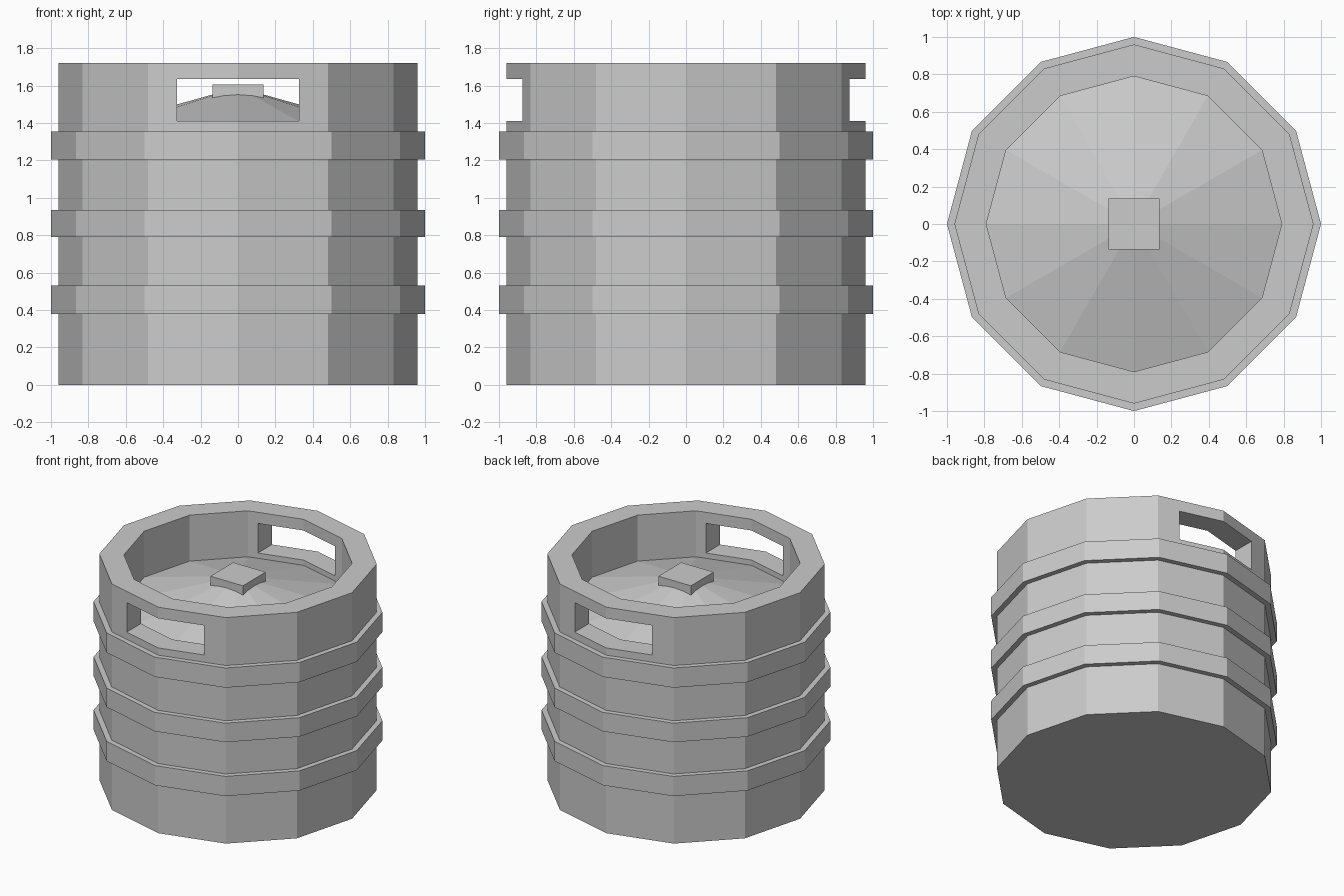
import bpy, bmesh
from math import cos, sin, tau

if "Cube" in bpy.data.objects:
    bpy.data.objects.remove(bpy.data.objects["Cube"])

SIDES = 12
R, HOOP_R, INNER_R, TOP = 0.96, 1.0, 0.79, 1.72


def finish(name, bm):
    bmesh.ops.remove_doubles(bm, verts=bm.verts, dist=1e-5)
    bmesh.ops.recalc_face_normals(bm, faces=bm.faces)
    mesh = bpy.data.meshes.new(name)
    bm.to_mesh(mesh)
    bm.free()
    obj = bpy.data.objects.new(name, mesh)
    bpy.context.collection.objects.link(obj)
    return obj


def lathe(name, profile):
    """Revolve (radius, z) points; radius 0 closes on the axis."""
    bm = bmesh.new()
    rings = []
    for r, z in profile:
        if r == 0:
            rings.append([bm.verts.new((0, 0, z))] * SIDES)
        else:
            rings.append([bm.verts.new((r * cos(tau * i / SIDES), r * sin(tau * i / SIDES), z))
                          for i in range(SIDES)])
    for a, b in zip(rings, rings[1:]):
        for i in range(SIDES):
            j = (i + 1) % SIDES
            bm.faces.new(dict.fromkeys((a[i], a[j], b[j], b[i])))
    return finish(name, bm)


def box(name, lo, hi):
    bm = bmesh.new()
    bmesh.ops.create_cube(bm, size=1)
    for v in bm.verts:
        v.co = [(l + h) / 2 + c * (h - l) for l, h, c in zip(lo, hi, v.co)]
    return finish(name, bm)


# Keg shell: outer wall with three raised hoops, rim and sloped recessed top
profile = [(0, 0), (R, 0)]
for low, high in ((0.38, 0.53), (0.79, 0.935), (1.205, 1.355)):
    profile += [(R, low), (HOOP_R, low), (HOOP_R, high), (R, high)]
profile += [(R, TOP), (INNER_R, TOP), (INNER_R, 1.37), (0, 1.59)]
keg = lathe("keg_body", profile)

# Hand holes, front and back
for side, y0, y1 in (("front", -1.1, -0.67), ("back", 0.67, 1.1)):
    cutter = box(f"hand_hole_cutter_{side}", (-0.325, y0, 1.41), (0.325, y1, 1.635))
    cutter.hide_render = True
    cutter.hide_set(True)
    mod = keg.modifiers.new(f"hand_hole_{side}", 'BOOLEAN')
    mod.operation = 'DIFFERENCE'
    mod.solver = 'EXACT'
    mod.object = cutter

# Square filler cap
box("filler_cap", (-0.137, -0.137, 1.52), (0.137, 0.137, 1.605))
